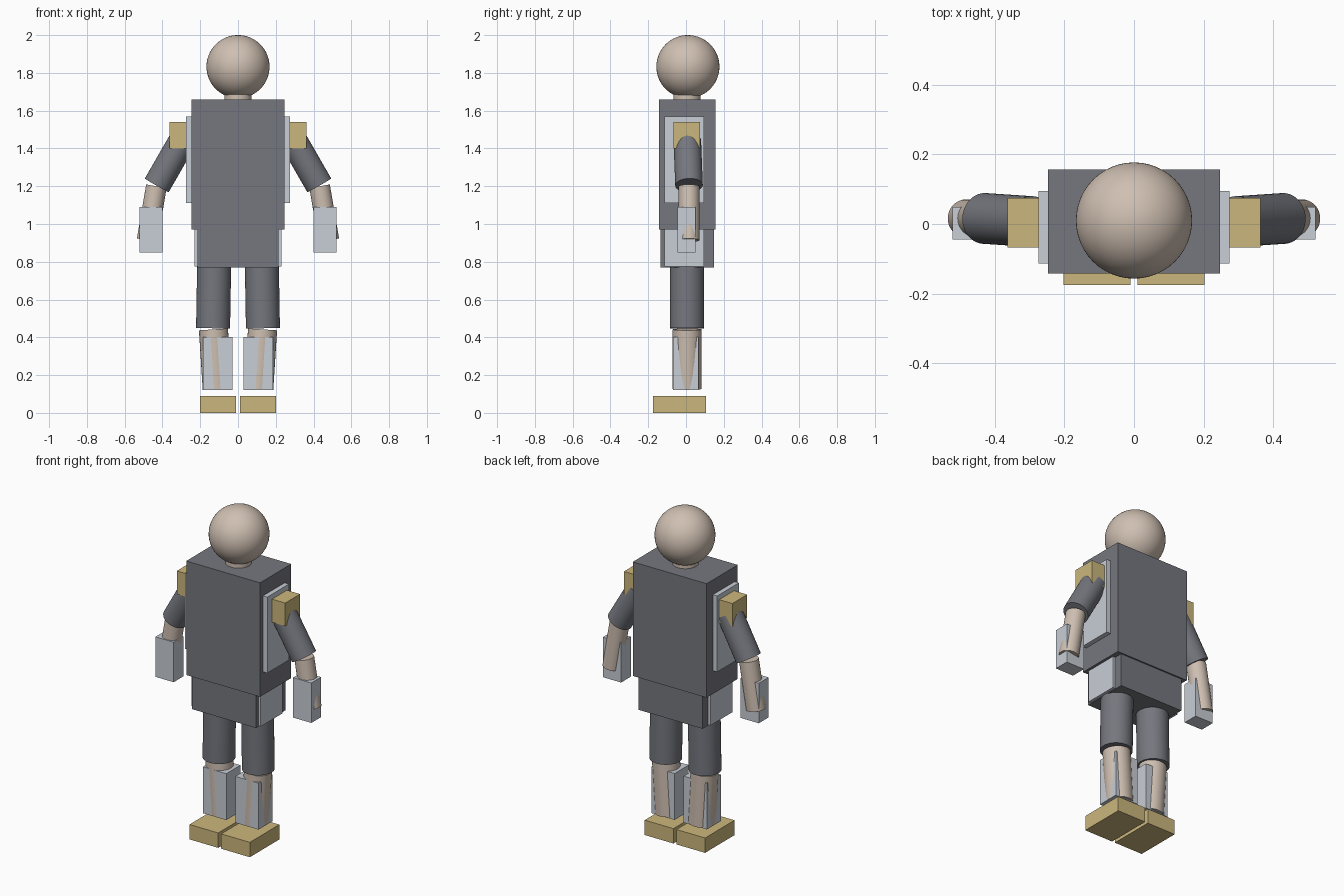
import bpy, math
from mathutils import Vector

if "Cube" in bpy.data.objects:
    bpy.data.objects.remove(bpy.data.objects["Cube"])


def material(name, rgb):
    m = bpy.data.materials.new(name)
    m.diffuse_color = (*rgb, 1)
    m.use_nodes = True
    m.node_tree.nodes["Principled BSDF"].inputs["Base Color"].default_value = m.diffuse_color
    return m


CLOTH = material("dark_cloth", (0.18, 0.185, 0.21))
PLATE = material("pale_plate", (0.58, 0.62, 0.67))
SKIN = material("skin", (0.62, 0.52, 0.44))
GOLD = material("gold", (0.60, 0.47, 0.20))


def finish(name, mat):
    ob = bpy.context.object
    ob.name = name
    ob.data.materials.append(mat)
    bpy.ops.object.shade_smooth_by_angle(angle=math.radians(40))
    return ob


def box(name, mat, lo, hi):
    lo, hi = Vector(lo), Vector(hi)
    bpy.ops.mesh.primitive_cube_add(size=1, location=(lo + hi) / 2)
    bpy.context.object.scale = hi - lo
    bpy.ops.object.transform_apply(location=False, rotation=False)
    return finish(name, mat)


def limb(name, mat, a, b, r):
    a, b = Vector(a), Vector(b)
    bpy.ops.mesh.primitive_cylinder_add(vertices=48, radius=r, depth=(b - a).length,
                                        location=(a + b) / 2)
    bpy.context.object.rotation_euler = (b - a).to_track_quat('Z', 'Y').to_euler()
    return finish(name, mat)


def sided_box(name, mat, s, lo, hi):
    xs = sorted((s * lo[0], s * hi[0]))
    return box(name, mat, (xs[0], *lo[1:]), (xs[1], *hi[1:]))


# Head and neck
bpy.ops.mesh.primitive_uv_sphere_add(segments=48, ring_count=32, radius=0.167,
                                     location=(0, 0.01, 1.833))
finish("head", SKIN)
limb("neck", SKIN, (0, 0.005, 1.62), (0, 0.005, 1.72), 0.072)

# Torso with side plating, hips with side plating
box("torso", CLOTH, (-0.247, -0.142, 0.97), (0.247, 0.156, 1.66))
box("torso_plate", PLATE, (-0.275, -0.113, 1.11), (0.275, 0.095, 1.57))
box("hips", CLOTH, (-0.215, -0.135, 0.77), (0.215, 0.147, 1.00))
box("hip_plate", PLATE, (-0.231, -0.113, 0.775), (0.231, 0.096, 0.98))

for s, side in ((1, "left"), (-1, "right")):
    # Arm
    sided_box(side + "_shoulder_pad", GOLD, s, (0.22, -0.067, 1.40), (0.363, 0.075, 1.54))
    limb(side + "_upper_arm", CLOTH, (s * 0.295, 0.007, 1.44), (s * 0.43, 0.016, 1.205), 0.073)
    limb(side + "_forearm", SKIN, (s * 0.432, 0.016, 1.20), (s * 0.481, 0.016, 0.914), 0.055)
    sided_box(side + "_gauntlet", PLATE, s, (0.40, -0.044, 0.848), (0.522, 0.049, 1.09))
    # Leg
    limb(side + "_thigh", CLOTH, (s * 0.126, 0.006, 0.80), (s * 0.132, 0.006, 0.448), 0.09)
    limb(side + "_shin", SKIN, (s * 0.130, 0.006, 0.442), (s * 0.110, 0.006, 0.127), 0.077)
    sided_box(side + "_greave", PLATE, s, (0.03, -0.069, 0.122), (0.186, 0.066, 0.403))
    sided_box(side + "_foot", GOLD, s, (0.01, -0.175, 0), (0.202, 0.106, 0.09))
